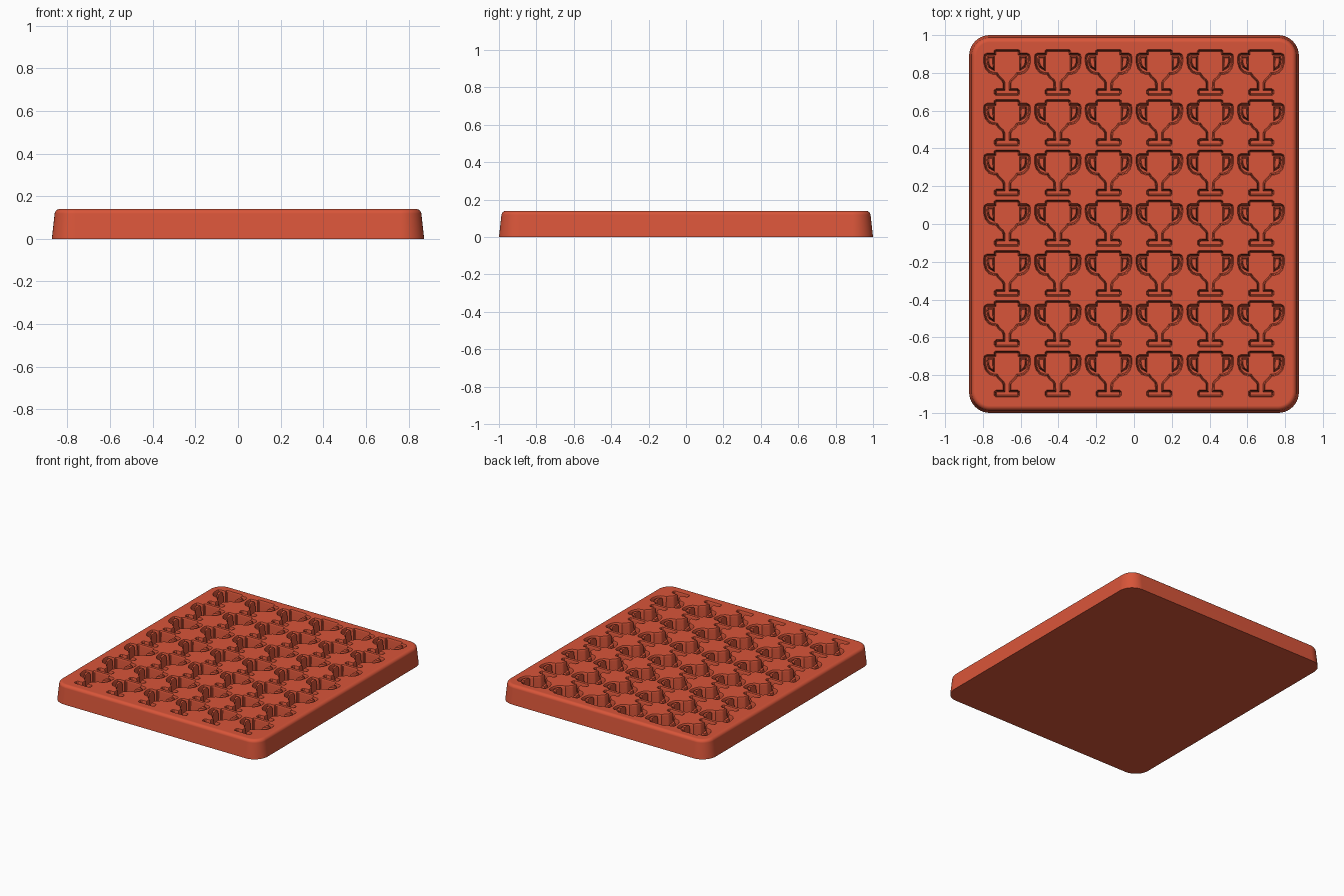
import bpy, bmesh, math
from mathutils import Vector

if "Cube" in bpy.data.objects:
    bpy.data.objects.remove(bpy.data.objects["Cube"], do_unlink=True)

mat = bpy.data.materials.new("terracotta red")
mat.use_nodes = True
COLOUR = (0.69, 0.091, 0.041, 1)
mat.diffuse_color = COLOUR
mat.node_tree.nodes["Principled BSDF"].inputs["Base Color"].default_value = COLOUR


def make_object(name, bm):
    bmesh.ops.recalc_face_normals(bm, faces=bm.faces)
    mesh = bpy.data.meshes.new(name)
    bm.to_mesh(mesh)
    bm.free()
    mesh.materials.append(mat)
    ob = bpy.data.objects.new(name, mesh)
    bpy.context.collection.objects.link(ob)
    return ob


def bridge(bm, a, b):
    for i in range(len(a)):
        j = (i + 1) % len(a)
        bm.faces.new((a[i], a[j], b[j], b[i]))


def offset(points, d):
    """Move a clockwise outline outwards by d, with mitred corners."""
    result = []
    for i, p in enumerate(points):
        e1 = (p - points[i - 1]).normalized()
        e2 = (points[(i + 1) % len(points)] - p).normalized()
        n1, n2 = Vector((-e1.y, e1.x)), Vector((-e2.y, e2.x))
        result.append(p + (n1 + n2) * d / max(1 + n1.dot(n2), 0.6))
    return result


def rounded_rect(hx, hy, r, steps=10):
    points = []
    for k, (sx, sy) in enumerate(((1, 1), (-1, 1), (-1, -1), (1, -1))):
        for s in range(steps + 1):
            a = math.pi / 2 * (k + s / steps)
            points.append((sx * (hx - r) + r * math.cos(a), sy * (hy - r) + r * math.sin(a)))
    return points


# Tray body: tapered wall with a rounded top edge
HEIGHT, FILLET = 0.14, 0.025
rings = [(0, 0)]
for s in range(6):
    a = math.radians(8 + 82 * s / 5)
    rings.append((HEIGHT - FILLET + FILLET * math.sin(a), 0.013 + FILLET * (1 - math.cos(a))))
bm = bmesh.new()
loops = []
for z, inset in rings:
    outline = rounded_rect(0.873 - inset, 1 - inset, 0.11 - inset)
    loops.append([bm.verts.new((x, y, z)) for x, y in outline])
for lower, upper in zip(loops, loops[1:]):
    bridge(bm, lower, upper)
bm.faces.new(loops[0])
bm.faces.new(loops[-1])
tray = make_object("mould_tray", bm)

# Cup outline (right half, clockwise) and the island inside its handle
half = [Vector(p) for p in (
    (0.058, 0.119), (0.065, 0.114), (0.066, 0.1), (0.105, 0.1), (0.117, 0.094),
    (0.121, 0.08), (0.12, 0.05), (0.112, 0.022), (0.094, 0.001), (0.074, -0.006),
    (0.055, -0.008), (0.045, -0.024), (0.025, -0.042), (0.019, -0.053),
    (0.018, -0.087), (0.056, -0.088), (0.064, -0.095), (0.064, -0.112), (0.058, -0.119))]
island = [Vector(p) for p in (
    (0.073, 0.079), (0.097, 0.079), (0.1, 0.072), (0.099, 0.052), (0.091, 0.032), (0.071, 0.018))]


def mirrored(points):
    return [Vector((-p.x, p.y)) for p in reversed(points)]


# Cavities: lip, drafted wall and softened floor edge
LEVELS = ((0.15, 0.008), (0.128, -0.002), (0.06, -0.005), (0.052, -0.0075))


def add_cavity(bm, cx, cy):
    top_edges, floor_edges = [], []
    for points, sign in ((half + mirrored(half), 1), (island, -1), (mirrored(island), -1)):
        loops = [[bm.verts.new((p.x + cx, p.y + cy, z)) for p in offset(points, d * sign)]
                 for z, d in LEVELS]
        for a, b in zip(loops, loops[1:]):
            bridge(bm, a, b)
        for loop, edges in ((loops[0], top_edges), (loops[-1], floor_edges)):
            edges += [bm.edges.get((loop[i - 1], loop[i])) for i in range(len(loop))]
    for edges in (top_edges, floor_edges):
        bmesh.ops.triangle_fill(bm, edges=edges, use_beauty=True, normal=(0, 0, 1))


bm = bmesh.new()
for col in range(6):
    for row in range(7):
        add_cavity(bm, (col - 2.5) * 0.269, 0.004 + (row - 3) * 0.266)
cutter = make_object("cavity_cutter", bm)
cutter.hide_render = True

# Press the cavities into the tray
cut = tray.modifiers.new("cavities", "BOOLEAN")
cut.operation = "DIFFERENCE"
cut.solver = "EXACT"
cut.object = cutter
bpy.ops.object.select_all(action="DESELECT")
tray.select_set(True)
bpy.context.view_layer.objects.active = tray
bpy.ops.object.modifier_apply(modifier=cut.name)
bpy.data.objects.remove(cutter, do_unlink=True)

# Smooth rounded edges while keeping flat faces flat
bpy.ops.object.shade_smooth_by_angle(angle=math.radians(30))
weighted = tray.modifiers.new("weighted normals", "WEIGHTED_NORMAL")
weighted.keep_sharp = True
